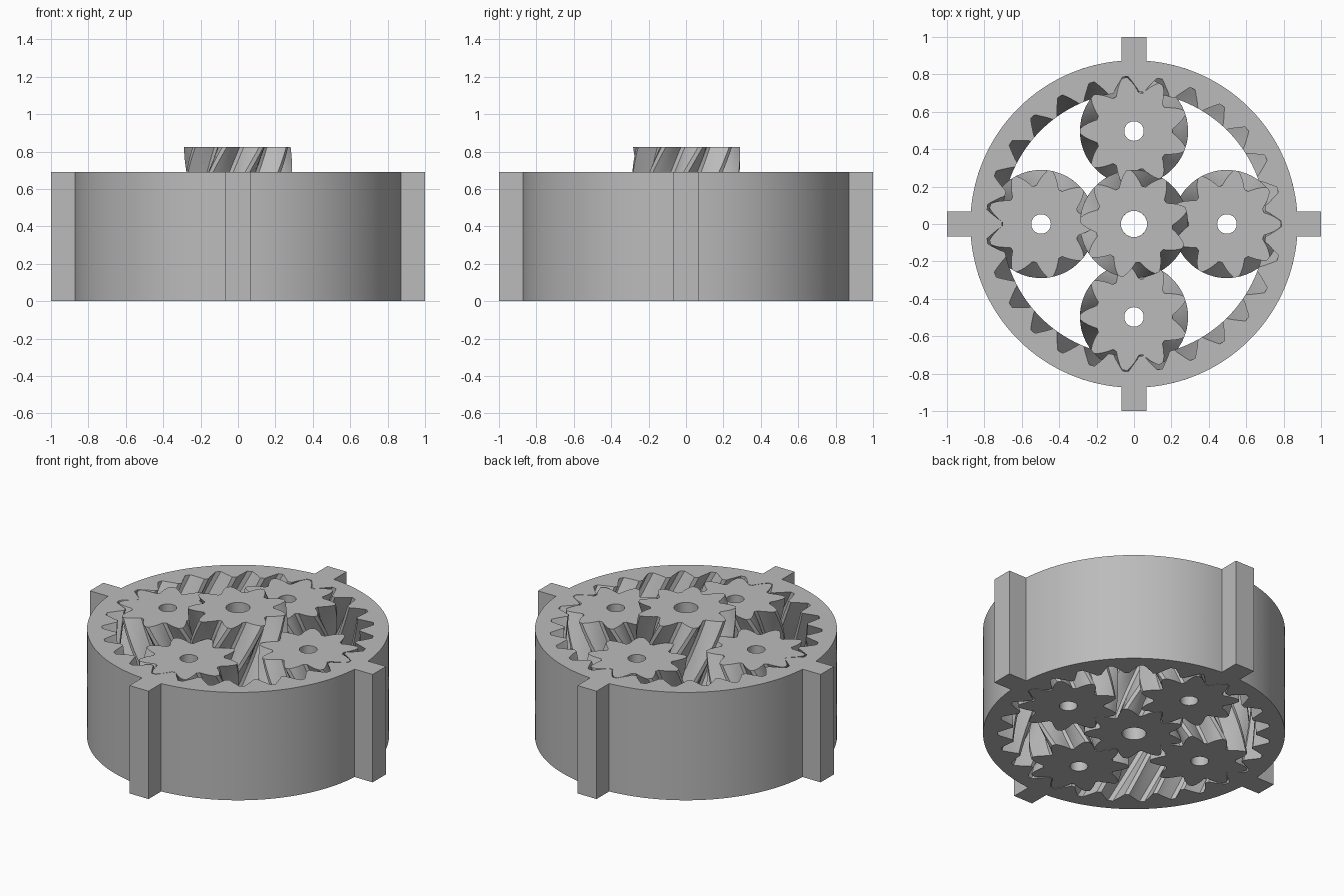
import bpy, bmesh
from math import cos, sin, pi, radians

cube = bpy.data.objects.get("Cube")
if cube:
    bpy.data.objects.remove(cube, do_unlink=True)

HEIGHT = 0.69        # ring and planets
SUN_HEIGHT = 0.825   # sun stands proud
CENTRES = 0.497      # sun to planet distance
TEETH = 9            # sun and planets; the ring has three times as many
TWIST = 2 * 2 * pi / TEETH / HEIGHT   # helix advances two teeth over the height

grey = bpy.data.materials.new("plain grey")
grey.use_nodes = True
colour = (0.5, 0.5, 0.5, 1)
grey.diffuse_color = colour
grey.node_tree.nodes["Principled BSDF"].inputs["Base Color"].default_value = colour


def finish(name, bm):
    bmesh.ops.recalc_face_normals(bm, faces=bm.faces)
    mesh = bpy.data.meshes.new(name)
    bm.to_mesh(mesh)
    bm.free()
    obj = bpy.data.objects.new(name, mesh)
    bpy.context.collection.objects.link(obj)
    mesh.materials.append(grey)
    bpy.ops.object.select_all(action="DESELECT")
    obj.select_set(True)
    bpy.context.view_layer.objects.active = obj
    bpy.ops.object.shade_smooth_by_angle(angle=radians(25))
    return obj


def tooth_loop(flank, count):
    """Polar points of a toothed outline; flank runs (radius, half angle) root to tip."""
    pts = []
    pitch = 2 * pi / count
    for i in range(count):
        a = i * pitch
        pts += [(r, a - radians(h)) for r, h in flank]
        pts += [(r, a) for r in (flank[-1][0],)]
        pts += [(r, a + radians(h)) for r, h in reversed(flank)]
        pts.append((flank[0][0], a + pitch / 2))
    return pts


def helical(name, toothed, round_radius, height, twist, phase=0, layers=24):
    """Twisted wall between a toothed outline and a plain cylinder, capped at both ends."""
    bm = bmesh.new()
    n = len(toothed)
    rows = []
    for k in range(layers + 1):
        z = height * k / layers
        turn = phase + twist * (z - HEIGHT)
        rows.append([
            [bm.verts.new((r * cos(a + turn), r * sin(a + turn), z)) for r, a in toothed],
            [bm.verts.new((round_radius * cos(a + turn), round_radius * sin(a + turn), z))
             for r, a in toothed]])
    for i in range(n):
        j = (i + 1) % n
        for low, high in zip(rows, rows[1:]):
            for side in (0, 1):
                bm.faces.new((low[side][i], low[side][j], high[side][j], high[side][i]))
        for teeth, circle in (rows[0], rows[-1]):
            bm.faces.new((teeth[i], teeth[j], circle[j], circle[i]))
    return finish(name, bm)


# Sun gear and four planets share one tooth form
pinion = tooth_loop([(0.207, 17), (0.228, 13.2), (0.249, 9.7), (0.270, 6.1), (0.289, 2.5)], TEETH)
helical("sun_gear", pinion, 0.07, SUN_HEIGHT, TWIST)
for i, side in enumerate(("left", "back", "right", "front")):
    a = i * pi / 2
    planet = helical("planet_gear_" + side, pinion, 0.052, HEIGHT, -TWIST, 2 * a)
    planet.location = (CENTRES * cos(a), CENTRES * sin(a), 0)

# Ring gear: its tooth spaces are the outline's outward points
spaces = tooth_loop([(0.706, 5.6), (0.726, 4.6), (0.746, 3.45), (0.767, 2.3), (0.789, 1.1)], 3 * TEETH)
helical("ring_gear", spaces, 0.875, HEIGHT, -TWIST / 3)

# Four locating tabs around the ring
for i, side in enumerate(("left", "back", "right", "front")):
    bm = bmesh.new()
    bmesh.ops.create_cube(bm, size=1)
    for v in bm.verts:
        v.co = (0.934 + v.co.x * 0.132, v.co.y * 0.135, (v.co.z + 0.5) * HEIGHT)
    tab = finish("ring_tab_" + side, bm)
    tab.rotation_euler.z = i * pi / 2
